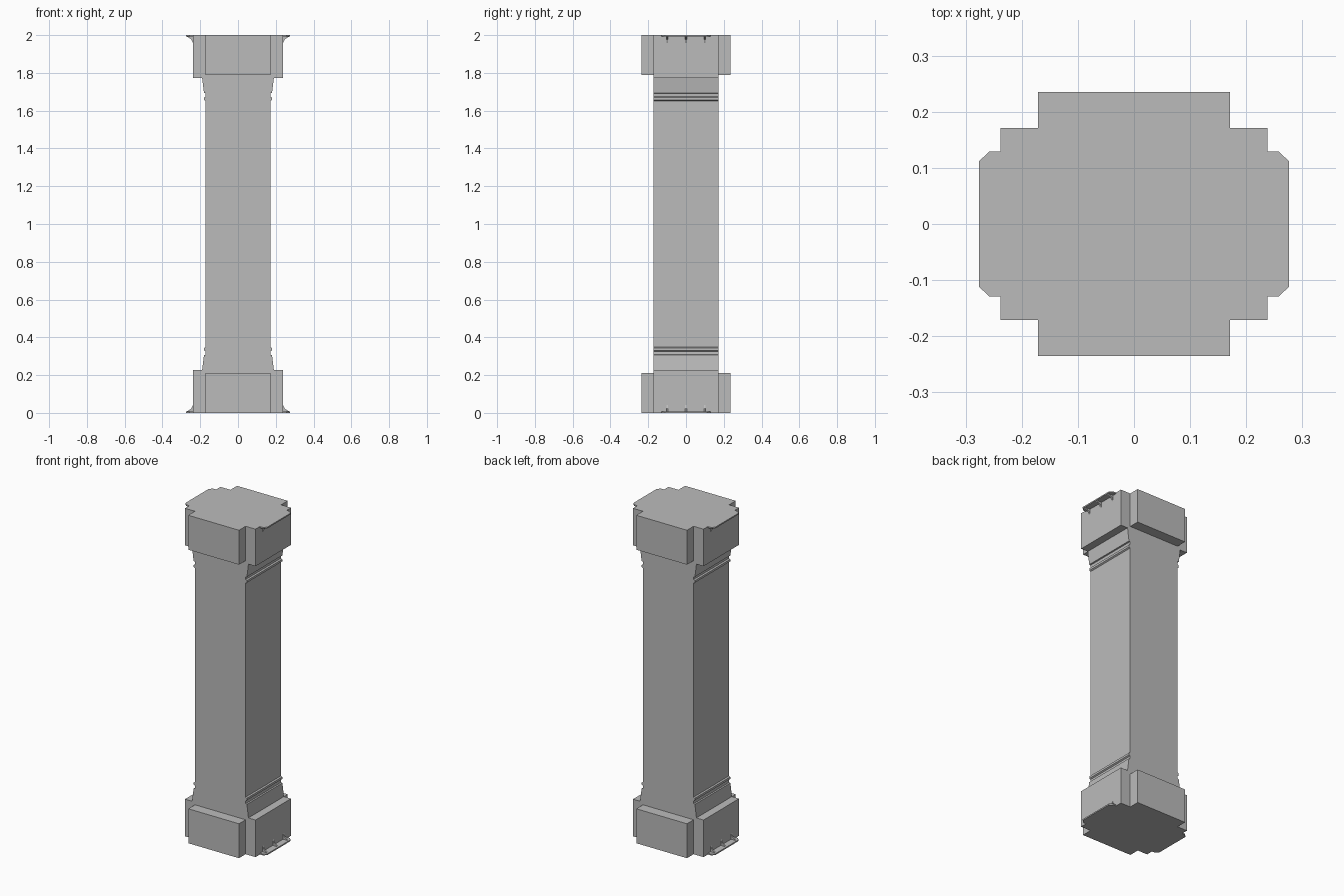
import bpy
import bmesh
from mathutils import Vector

cube = bpy.data.objects.get("Cube")
if cube:
    bpy.data.objects.remove(cube, do_unlink=True)

stone = bpy.data.materials.new("plain_grey")
stone.use_nodes = True
GREY = (0.5, 0.5, 0.5, 1)
stone.diffuse_color = GREY
stone.node_tree.nodes["Principled BSDF"].inputs["Base Color"].default_value = GREY

HALF = 0.171   # half width of the shaft
SIDE = 0.238   # reach of the side blocks
FRONT = 0.235  # reach of the front and back blocks


def prism(name, outline, axis, low, high):
    """Extrude an outline along y (outline in x, z) or along z (outline in x, y)."""
    bm = bmesh.new()
    if axis == "y":
        points = [Vector((a, low, b)) for a, b in outline]
        step = Vector((0, high - low, 0))
    else:
        points = [Vector((a, b, low)) for a, b in outline]
        step = Vector((0, 0, high - low))
    face = bm.faces.new([bm.verts.new(p) for p in points])
    result = bmesh.ops.extrude_face_region(bm, geom=[face])
    moved = [v for v in result["geom"] if isinstance(v, bmesh.types.BMVert)]
    bmesh.ops.translate(bm, verts=moved, vec=step)
    bmesh.ops.recalc_face_normals(bm, faces=bm.faces)
    mesh = bpy.data.meshes.new(name)
    bm.to_mesh(mesh)
    bm.free()
    mesh.materials.append(stone)
    obj = bpy.data.objects.new(name, mesh)
    bpy.context.collection.objects.link(obj)
    return obj


# Shaft with side blocks, flares and beads, mirrored left-right and top-bottom
quarter = [(SIDE, 0), (SIDE, 0.226), (0.19, 0.226), (0.18, 0.306), (0.172, 0.308),
           (HALF, 0.325), (0.179, 0.33), (0.179, 0.343), (HALF, 0.348)]
right_edge = quarter + [(x, 2 - z) for x, z in reversed(quarter)]
outline = right_edge + [(-x, z) for x, z in reversed(right_edge)]
prism("column_shaft", outline, "y", -HALF, HALF)

for end, flip in (("base", False), ("capital", True)):
    def height(z):
        return 2 - z if flip else z

    # Front and back blocks
    for label, s in (("front", -1), ("back", 1)):
        block = [(-HALF, s * HALF), (HALF, s * HALF), (HALF, s * FRONT), (-HALF, s * FRONT)]
        prism(f"{end}_{label}_block", block, "z", height(0), height(0.21))

    # Side brackets: clipped plate with three small gussets
    for label, s in (("left", 1), ("right", -1)):
        plate = [(SIDE, -0.129), (0.258, -0.129), (0.276, -0.112),
                 (0.276, 0.112), (0.258, 0.129), (SIDE, 0.129)]
        prism(f"{end}_{label}_plate", [(s * x, y) for x, y in plate], "z",
              height(0), height(0.008))
        gusset = [(SIDE, 0.008), (0.27, 0.008), (0.248, 0.022), (SIDE, 0.042)]
        for i in (-1, 0, 1):
            prism(f"{end}_{label}_gusset", [(s * x, height(z)) for x, z in gusset], "y",
                  i * 0.099 - 0.005, i * 0.099 + 0.005)
